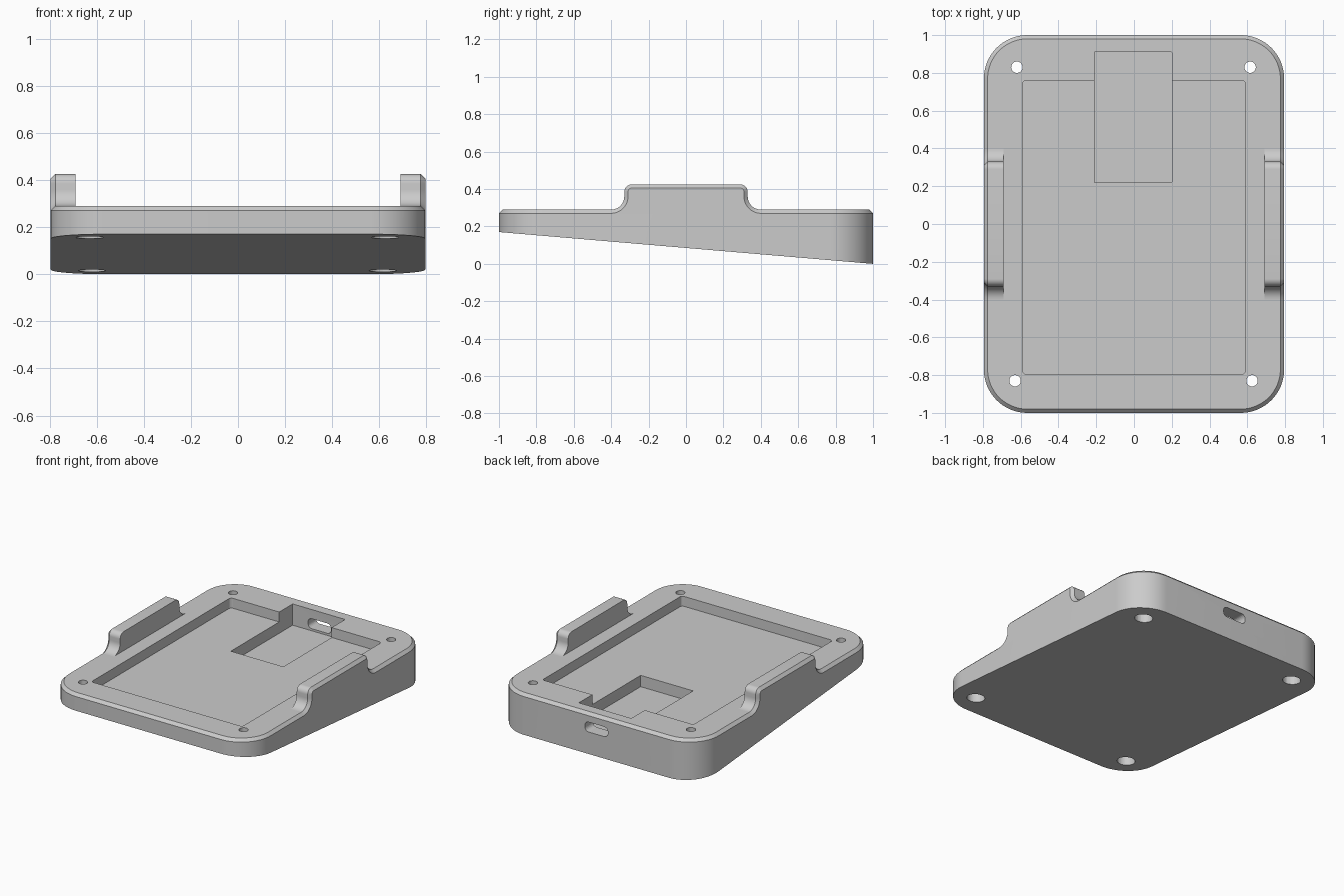
import bpy, bmesh
from math import sin, cos, pi, radians
from mathutils import Vector

if "Cube" in bpy.data.objects:
    bpy.data.objects.remove(bpy.data.objects["Cube"])

HX, HY, TOP, CH = 0.795, 1.0, 0.29, 0.02   # half width, half length, deck height, chamfer

grey = bpy.data.materials.new("light grey plastic")
grey.use_nodes = True
COLOUR = (0.6, 0.6, 0.6, 1)
grey.diffuse_color = COLOUR
grey.node_tree.nodes["Principled BSDF"].inputs["Base Color"].default_value = COLOUR


def arc(cx, cy, r, a0, a1, n=10):
    steps = [radians(a0 + (a1 - a0) * i / n) for i in range(n + 1)]
    return [(cx + r * cos(a), cy + r * sin(a)) for a in steps]


def rounded(x0, x1, y0, y1, r, n=10):
    """Rounded rectangle outline, counter-clockwise."""
    return (arc(x1 - r, y1 - r, r, 0, 90, n) + arc(x0 + r, y1 - r, r, 90, 180, n)
            + arc(x0 + r, y0 + r, r, 180, 270, n) + arc(x1 - r, y0 + r, r, 270, 360, n))


def loft(name, loops):
    """Solid through equal-length loops of points, capped at both ends."""
    bm = bmesh.new()
    rings = [[bm.verts.new(p) for p in loop] for loop in loops]
    n = len(rings[0])
    for a, b in zip(rings, rings[1:]):
        for i in range(n):
            j = (i + 1) % n
            bm.faces.new((a[i], a[j], b[j], b[i]))
    bm.faces.new(rings[0][::-1])
    bm.faces.new(rings[-1])
    bmesh.ops.recalc_face_normals(bm, faces=bm.faces)
    mesh = bpy.data.meshes.new(name)
    bm.to_mesh(mesh)
    bm.free()
    obj = bpy.data.objects.new(name, mesh)
    bpy.context.collection.objects.link(obj)
    mesh.materials.append(grey)
    return obj


def prism(name, outline, z0, z1):
    return loft(name, [[(x, y, z) for x, y in outline] for z in (z0, z1)])


def smooth(obj):
    bpy.ops.object.select_all(action="DESELECT")
    obj.select_set(True)
    bpy.context.view_layer.objects.active = obj
    bpy.ops.object.shade_smooth_by_angle(angle=radians(30))


def underside(y):
    return 0.085 * (1 - y)


# Wedge body: sloped underside, chamfered deck edge
outer = rounded(-HX, HX, -HY, HY, 0.23, 16)
inner = rounded(-HX + CH, HX - CH, -HY + CH, HY - CH, 0.21, 16)
body = loft("wedge_body", [
    [(x, y, underside(y)) for x, y in outer],
    [(x, y, TOP - CH) for x, y in outer],
    [(x, y, TOP) for x, y in inner]])

# Cutters: shallow tray, deeper pocket, rear cable slot, screw holes with counterbores
FLOOR, POCKET = 0.22, 0.14
cutters = [
    prism("tray_cutter", rounded(-0.59, 0.59, -0.795, 0.76, 0.02, 4), FLOOR, 0.5),
    prism("pocket_cutter", rounded(-0.21, 0.2, 0.22, 0.91, 0.003, 2), POCKET, 0.51)]
slot = rounded(-0.09, 0.09, 0.155, 0.225, 0.03, 6)
cutters.append(loft("slot_cutter", [[(x, y, z) for x, z in slot] for y in (0.85, 1.1)]))
for x, y in ((-0.62, 0.83), (0.615, 0.83), (-0.63, -0.83), (0.625, -0.83)):
    cutters.append(prism("screw_cutter", arc(x, y, 0.03, 0, 348.75, 31), -0.1, 0.5))
    cutters.append(prism("counterbore_cutter", arc(x, y, 0.058, 0, 348.75, 31), -0.11, 0.23))

for cutter in cutters:
    mod = body.modifiers.new(cutter.name, "BOOLEAN")
    mod.operation, mod.solver, mod.object = "DIFFERENCE", "EXACT", cutter
    smooth(body)
    bpy.ops.object.modifier_apply(modifier=mod.name)
    bpy.data.objects.remove(cutter)
smooth(body)


# Side rails: humped profile flowing into the deck, chamfered on the outside
def hump(d):
    half = arc(0.40, 0.36, 0.07 + d, 270, 180, 10) + arc(0.29, 0.385, 0.04 - d, 0, 90, 8)
    base = TOP - CH - 0.01
    pts = [(half[0][0], base)] + half
    return pts + [(-y, z) for y, z in reversed(pts)]


for name, side in (("left_rail", 1), ("right_rail", -1)):
    stations = ((0.69, 0), (HX - CH, 0), (HX, CH))
    rail = loft(name, [[(side * x, y, z) for y, z in hump(d)] for x, d in stations])
    smooth(rail)
